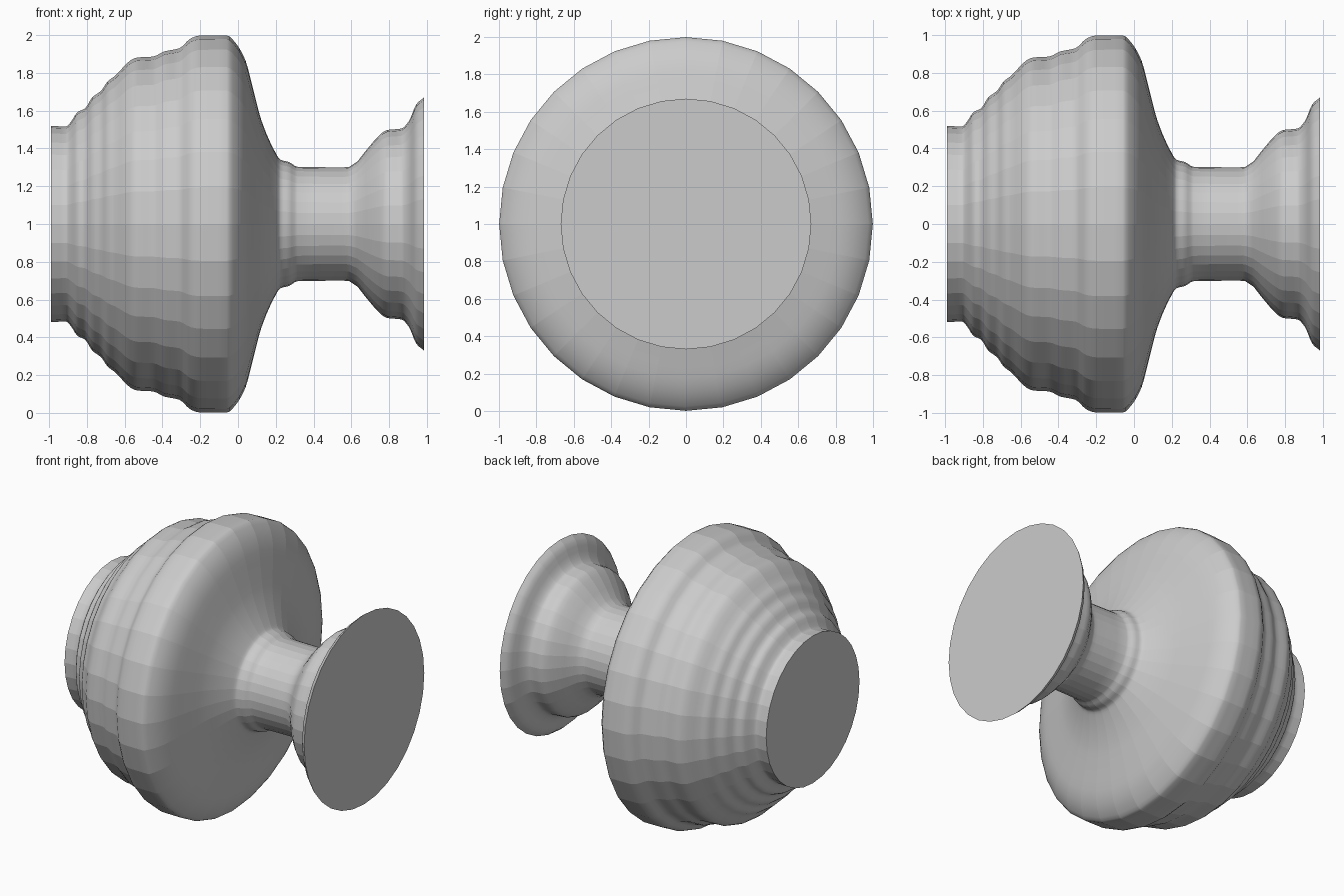
import bpy, bmesh, math

if "Cube" in bpy.data.objects:
    bpy.data.objects.remove(bpy.data.objects["Cube"])

SIDES = 32
AXIS_Z = 1.0

# Turned profile: (position along x, radius)
profile = [
    (-0.99, 0.52), (-0.91, 0.516), (-0.885, 0.54), (-0.85, 0.592), (-0.81, 0.612),
    (-0.77, 0.672), (-0.725, 0.705), (-0.69, 0.755), (-0.65, 0.785),
    (-0.57, 0.866), (-0.53, 0.882), (-0.45, 0.886), (-0.39, 0.914),
    (-0.31, 0.93), (-0.25, 0.983), (-0.2, 0.998), (-0.06, 0.999),
    (-0.01, 0.955), (0.04, 0.865), (0.08, 0.715), (0.125, 0.545),
    (0.2, 0.375), (0.225, 0.34), (0.27, 0.328), (0.315, 0.303), (0.55, 0.30),
    (0.59, 0.303), (0.72, 0.44), (0.79, 0.498), (0.865, 0.505),
    (0.905, 0.545), (0.945, 0.635), (0.985, 0.67)]


def smooth_profile(pts, steps=3):
    """Monotone cubic interpolation of the radius along x (no overshoot)."""
    d = [(b[1] - a[1]) / (b[0] - a[0]) for a, b in zip(pts, pts[1:])]
    m = [d[0]] + [0 if p * q <= 0 else 2 * p * q / (p + q)
                  for p, q in zip(d, d[1:])] + [d[-1]]
    out = []
    for i, ((x0, r0), (x1, r1)) in enumerate(zip(pts, pts[1:])):
        h = x1 - x0
        for k in range(steps):
            t = k / steps
            r = ((2*t**3 - 3*t**2 + 1) * r0 + (t**3 - 2*t**2 + t) * h * m[i]
                 + (3*t**2 - 2*t**3) * r1 + (t**3 - t**2) * h * m[i + 1])
            out.append((x0 + h * t, r))
    return out + [pts[-1]]


# Knob body: rings around the x axis, closed by flat discs
bm = bmesh.new()
rings = []
for x, r in smooth_profile(profile):
    rings.append([bm.verts.new((x, r * math.sin(math.tau * k / SIDES),
                                AXIS_Z + r * math.cos(math.tau * k / SIDES)))
                  for k in range(SIDES)])
for a, b in zip(rings, rings[1:]):
    for k in range(SIDES):
        n = (k + 1) % SIDES
        bm.faces.new((a[k], a[n], b[n], b[k])).smooth = True
caps = [bm.faces.new(rings[0]), bm.faces.new(rings[-1])]
bmesh.ops.recalc_face_normals(bm, faces=bm.faces)

# Smooth along the profile, faceted around it, crisp disc rims
for e in bm.edges:
    if abs(e.verts[0].co.x - e.verts[1].co.x) > 1e-5:
        e.smooth = False
for cap in caps:
    for e in cap.edges:
        e.smooth = False

mesh = bpy.data.meshes.new("turned_knob")
bm.to_mesh(mesh)
bm.free()
bpy.context.collection.objects.link(bpy.data.objects.new("turned_knob", mesh))
